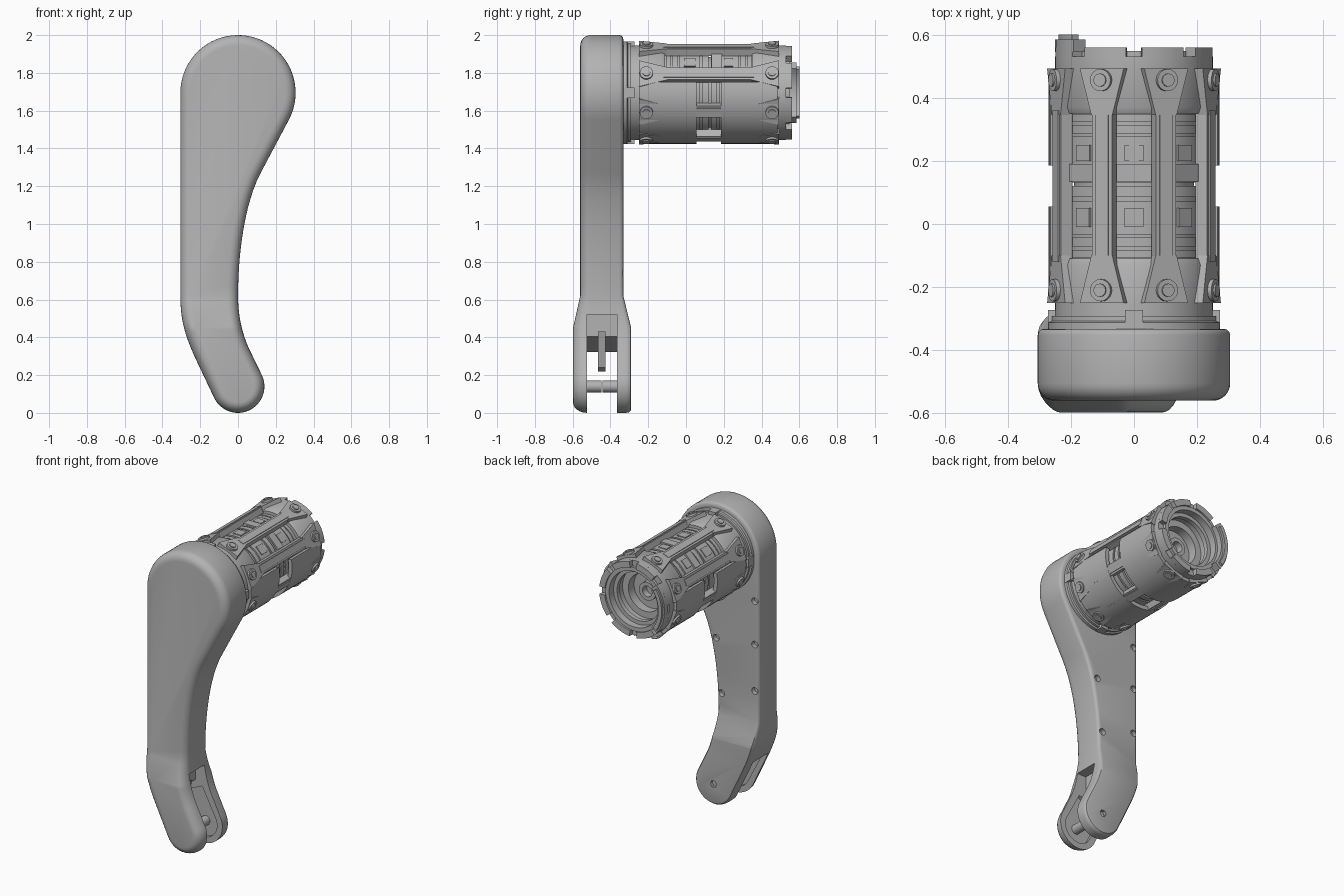
import bpy, bmesh, math
from mathutils import Vector
from mathutils.geometry import interpolate_bezier

if "Cube" in bpy.data.objects:
    bpy.data.objects.remove(bpy.data.objects["Cube"])

AXIS_Z = 1.695
FRONT, BACK = -0.56, -0.332

grey = bpy.data.materials.new("machined_grey")
grey.use_nodes = True
grey.diffuse_color = (0.45, 0.45, 0.45, 1)
grey.node_tree.nodes["Principled BSDF"].inputs["Base Color"].default_value = (0.45, 0.45, 0.45, 1)


def shade(ob):
    ob.data.shade_smooth()
    ob.data.set_sharp_from_angle(angle=math.radians(32))


def make(name, bm):
    bmesh.ops.recalc_face_normals(bm, faces=bm.faces)
    me = bpy.data.meshes.new(name)
    bm.to_mesh(me)
    bm.free()
    me.materials.append(grey)
    ob = bpy.data.objects.new(name, me)
    bpy.context.collection.objects.link(ob)
    shade(ob)
    return ob


def prism(bm, pts, place, d0, d1):
    """Extrude a flat outline from d0 to d1 through a placing function."""
    low, high = [[bm.verts.new(place(u, v, d)) for u, v in pts] for d in (d0, d1)]
    bm.faces.new(low)
    bm.faces.new(high)
    for i in range(len(pts)):
        j = (i + 1) % len(pts)
        bm.faces.new((low[i], low[j], high[j], high[i]))


def along_y(u, v, d):
    return Vector((u, d, v))


def radial(deg):
    """Tangent offset, y position and radius around the drive axis."""
    c, s = math.cos(math.radians(deg)), math.sin(math.radians(deg))
    return lambda t, y, r: Vector((r * c - t * s, y, AXIS_Z + r * s + t * c))


def arc(cx, cy, r, a0, a1, n):
    steps = [math.radians(a0 + (a1 - a0) * i / n) for i in range(n + 1)]
    return [(cx + r * math.cos(a), cy + r * math.sin(a)) for a in steps]


def disc(cx, cy, r, n=20):
    return arc(cx, cy, r, 0, 360, n)[:-1]


def rect(u0, u1, v0, v1):
    return [(u0, v0), (u1, v0), (u1, v1), (u0, v1)]


def sector(bm, r0, r1, y0, y1, a0, a1):
    n = max(3, int(abs(a1 - a0) / 6))
    pts = arc(0, AXIS_Z, r1, a0, a1, n) + arc(0, AXIS_Z, r0, a1, a0, n)
    prism(bm, pts, along_y, y0, y1)


def lathe(name, profile, n=64):
    """Revolve (radius, y) points that begin and end on the axis."""
    bm = bmesh.new()
    vs = [bm.verts.new((r, y, AXIS_Z)) for r, y in profile]
    es = [bm.edges.new(p) for p in zip(vs, vs[1:])]
    bmesh.ops.spin(bm, geom=vs + es, cent=(0, 0, AXIS_Z), axis=(0, 1, 0),
                   angle=math.tau, steps=n, use_merge=False)
    bmesh.ops.remove_doubles(bm, verts=bm.verts, dist=0.0001)
    bmesh.ops.dissolve_degenerate(bm, edges=bm.edges, dist=0.0001)
    return make(name, bm)


def cut(ob, bm):
    cutter = make("cutter", bm)
    cutter.hide_render = True
    mod = ob.modifiers.new("cut", "BOOLEAN")
    mod.operation, mod.solver, mod.object = "DIFFERENCE", "EXACT", cutter
    bpy.context.view_layer.objects.active = ob
    bpy.ops.object.modifier_apply(modifier=mod.name)
    bpy.data.objects.remove(cutter)
    shade(ob)


def bezier(*pts):
    p = [Vector((x, z, 0)) for x, z in pts]
    return [(v.x, v.y) for v in interpolate_bezier(*p, 14)]


# Arm outline, clockwise from the upper left
outline = arc(0, AXIS_Z, 0.305, 180, -28, 40)
outline += bezier((0.12, 1.27), (0.03, 1.10), (0, 0.82), (0, 0.62))
outline += bezier((0, 0.62), (0, 0.5), (0.03, 0.4), (0.06, 0.337))[1:]
outline += arc(0, 0.14, 0.14, 25.5, -154.5, 24)
outline += bezier((-0.22, 0.277), (-0.285, 0.415), (-0.305, 0.5), (-0.305, 0.62))


def inset(pts, dist):
    out = []
    for i, (x, z) in enumerate(pts):
        ax, az = pts[i - 1]
        bx, bz = pts[(i + 1) % len(pts)]
        d = Vector((bx - ax, bz - az)).normalized()
        out.append((x + d.y * dist, z - d.x * dist))
    return out


# Arm shell: stacked rings with a wide front round and a small back round
rings = []
for r, y_edge, sign, n in ((0.055, FRONT, 1, 6), (0.02, BACK, -1, 3)):
    q = [math.pi / 2 * i / n for i in range(n + 1)]
    part = [(r * (1 - math.sin(a)), y_edge + sign * r * (1 - math.cos(a))) for a in q]
    rings += part if sign > 0 else part[::-1]
bm = bmesh.new()
loops = [[bm.verts.new((x, y, z)) for x, z in inset(outline, d)] for d, y in rings]
for a, b in zip(loops, loops[1:]):
    for i in range(len(a)):
        j = (i + 1) % len(a)
        bm.faces.new((a[i], a[j], b[j], b[i]))
bm.faces.new(loops[0])
bm.faces.new(loops[-1])
for z in (0.62, 0.45):
    bmesh.ops.bisect_plane(bm, geom=bm.verts[:] + bm.edges[:] + bm.faces[:],
                           dist=0.0001, plane_co=(0, 0, z), plane_no=(0, 0, 1))
for v in bm.verts:
    w = min(1, max(0, (0.62 - v.co.z) / 0.17))
    t = (v.co.y - FRONT) / (BACK - FRONT)
    v.co.y += w * (-0.038 + 0.08 * t)
arm = make("arm_shell", bm)

# Fork slot, hollow prongs and back screw holes
bm = bmesh.new()
prism(bm, [(-0.5, 0.2), (-0.06, 0.405), (-0.06, 0.52), (0.3, 0.52), (0.3, -0.1), (-0.5, -0.1)],
      along_y, -0.525, -0.365)
cut(arm, bm)
bm = bmesh.new()
prism(bm, arc(0, 0.14, 0.1, 25.5, -154.5, 20) + [(-0.19, 0.29), (-0.01, 0.375)],
      along_y, -0.55, -0.34)
cut(arm, bm)
bm = bmesh.new()
for x, z in ((-0.275, 1.42), (-0.275, 1.13), (-0.275, 0.82), (-0.03, 0.74), (0.01, 1.1)):
    prism(bm, disc(x, z, 0.022), along_y, BACK - 0.03, BACK + 0.02)
prism(bm, disc(0, 0.14, 0.024, 6), along_y, -0.31, -0.26)
cut(arm, bm)

# Fork pin halves and guide tongue
bm = bmesh.new()
for y0, y1 in ((-0.56, -0.448), (-0.442, -0.33)):
    prism(bm, disc(0, 0.14, 0.031, 24), along_y, y0, y1)
make("fork_pin", bm)
bm = bmesh.new()
prism(bm, [(-0.19, 0.36), (-0.15, 0.25), (-0.12, 0.22), (-0.09, 0.24), (-0.04, 0.43)],
      along_y, -0.465, -0.425)
make("fork_tongue", bm)

# Mounting flange and collar
lathe("mount_flange", [(0, -0.34), (0.272, -0.34), (0.272, -0.312), (0.262, -0.308),
                       (0.262, -0.292), (0.25, -0.292), (0.25, -0.25), (0, -0.25)])
bm = bmesh.new()
for k in range(4):
    prism(bm, rect(-0.028, 0.028, -0.33, -0.272), radial(90 * k), 0.24, 0.272)
make("flange_keys", bm)

# Two ribbed motors and the core between them
for name, y0, y1, flip in (("inner_motor", -0.12, 0.12, 1), ("outer_motor", 0.132, 0.36, -1)):
    steps = [(0, 0.21), (0.06, 0.21), (0.06, 0.222), (0.16, 0.222), (0.16, 0.216), (0.2, 0.216),
             (0.2, 0.222), (0.32, 0.222), (0.32, 0.216), (0.36, 0.216), (0.36, 0.226),
             (0.8, 0.226), (0.8, 0.218), (0.86, 0.218), (0.86, 0.226), (1, 0.226)]
    prof = [(r, y0 + (y1 - y0) * (t if flip > 0 else 1 - t)) for t, r in steps]
    prof = prof if flip > 0 else prof[::-1]
    lathe(name, [(0, y0)] + prof + [(0, y1)])
lathe("motor_core", [(0, 0.1), (0.19, 0.1), (0.19, 0.15), (0, 0.15)])

# Bearing rings, with the stepped bore in the outer one
lathe("inner_ring", [(0, -0.26), (0.25, -0.26), (0.25, -0.13), (0.24, -0.11), (0, -0.11)])
lathe("outer_ring", [(0, 0.35), (0.24, 0.35), (0.25, 0.37), (0.25, 0.53), (0.212, 0.53),
                     (0.212, 0.548), (0.185, 0.548), (0.185, 0.5), (0.16, 0.5), (0.16, 0.47),
                     (0.168, 0.47), (0.168, 0.43), (0.125, 0.43), (0.125, 0.37), (0.06, 0.37),
                     (0.06, 0.41), (0.035, 0.41), (0.035, 0.365), (0, 0.365)])

# Notched end rim and raised tab
bm = bmesh.new()
for k in range(8):
    sector(bm, 0.21, 0.25, 0.525, 0.56, 45 * k + 6, 45 * k + 39)
make("end_rim", bm)
bm = bmesh.new()
sector(bm, 0.2, 0.25, 0.545, 0.585, 140, 220)
sector(bm, 0.215, 0.24, 0.58, 0.6, 145, 215)
make("end_tab", bm)

# Tie bars, flared brackets, bosses and bolts around the drive
bars, brackets, bosses, bolts = [bmesh.new() for _ in range(4)]
for k in range(8):
    place = radial(22.5 + 45 * k)
    prism(bars, rect(-0.034, 0.034, -0.25, 0.49), place, 0.225, 0.264)
    prism(bars, rect(-0.022, 0.022, -0.12, 0.36), place, 0.25, 0.27)
    for y_in, y_out in ((-0.1, -0.25), (0.345, 0.492)):
        prism(brackets, [(-0.036, y_in), (0.036, y_in), (0.075, y_out), (-0.075, y_out)],
              place, 0.235, 0.267)
        y = y_out + (0.04 if y_out < 0 else -0.036)
        prism(bosses, disc(0, y, 0.035), place, 0.25, 0.28)
        prism(bolts, disc(0, y, 0.021, 12), place, 0.27, 0.286)
make("tie_bars", bars)
make("flared_brackets", brackets)
make("bolt_bosses", bosses)
make("bolt_heads", bolts)

# Lower covers wrapping the underside
bm = bmesh.new()
for y0, y1 in ((-0.25, 0.055), (0.185, 0.485)):
    sector(bm, 0.245, 0.271, y0, y1, -192, 12)
make("lower_covers", bm)

# Cable connectors in the upper windows
bm = bmesh.new()
for deg in (45, 90, 135):
    prism(bm, rect(-0.055, 0.055, 0.135, 0.19), radial(deg), 0.2, 0.234)
    prism(bm, rect(-0.03, 0.03, 0.2, 0.25), radial(deg), 0.2, 0.23)
    prism(bm, rect(-0.03, 0.03, -0.01, 0.05), radial(deg), 0.2, 0.231)
make("window_connectors", bm)
